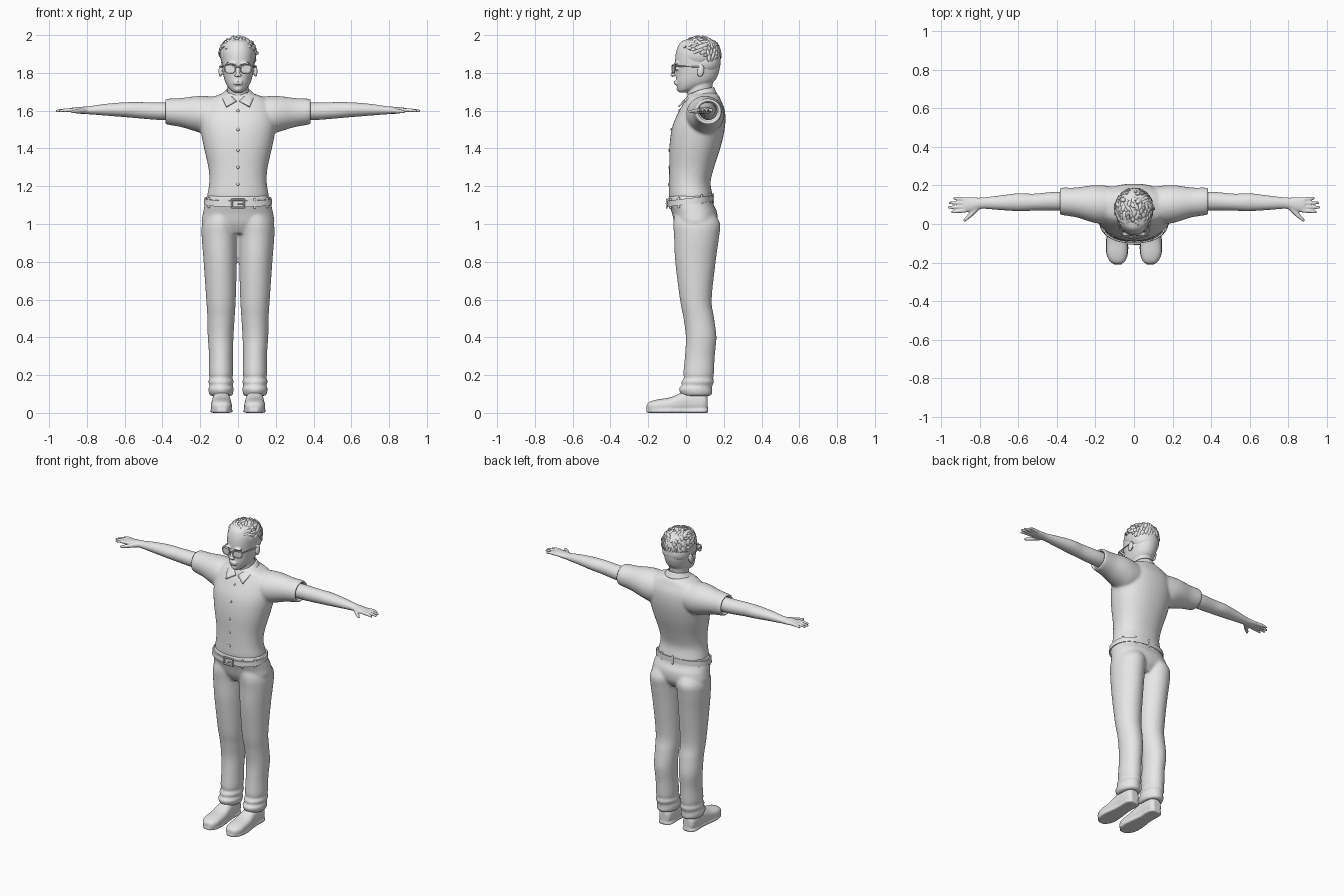
import bpy, bmesh, math, random
from mathutils import Matrix, Vector

default_cube = bpy.data.objects.get("Cube")
if default_cube:
    bpy.data.objects.remove(default_cube)

grey = bpy.data.materials.new("plain_grey")
grey.use_nodes = True
grey.diffuse_color = (.8, .8, .8, 1)
grey.node_tree.nodes["Principled BSDF"].inputs["Base Color"].default_value = grey.diffuse_color


def spline(rows, steps):
    """Smoothly fill in rows between the given cross-sections."""
    out = []
    for i in range(len(rows) - 1):
        before, after = rows[max(i - 1, 0)], rows[min(i + 2, len(rows) - 1)]
        for k in range(steps):
            t = k / steps
            out.append([b + t * (c - a) / 2 + t * t * (a - 2.5 * b + 2 * c - d / 2)
                        + t ** 3 * (1.5 * (b - c) + (d - a) / 2)
                        for a, b, c, d in zip(before, rows[i], rows[i + 1], after)])
    return out + [rows[-1]]


def loft(bm, axis, rows, power=2, steps=5, sides=40, capped=True):
    """Skin rounded sections: (position, centre u, centre v, radius u, radius v)."""
    rings = []
    for pos, cu, cv, ru, rv in spline(rows, steps):
        ring = []
        for k in range(sides):
            a = math.tau * k / sides
            c, s = math.cos(a), math.sin(a)
            u = cu + ru * math.copysign(abs(c) ** (2 / power), c)
            v = cv + rv * math.copysign(abs(s) ** (2 / power), s)
            co = {"x": (pos, u, v), "y": (u, pos, v), "z": (u, v, pos)}[axis]
            ring.append(bm.verts.new(co))
        rings.append(ring)
    for low, high in zip(rings, rings[1:]):
        for k in range(sides):
            n = (k + 1) % sides
            bm.faces.new((low[k], low[n], high[n], high[k]))
    if capped:
        bm.faces.new(rings[0])
        bm.faces.new(rings[-1])


def blob(bm, centre, radii, turn=Matrix(), segments=16):
    matrix = Matrix.Translation(centre) @ turn @ Matrix.Diagonal((*radii, 1))
    bmesh.ops.create_uvsphere(bm, u_segments=segments, v_segments=segments // 2,
                              radius=1, matrix=matrix)


def rod(bm, start, end, r_start, r_end):
    """Round-ended tapered rod."""
    start, end = Vector(start), Vector(end)
    along = end - start
    matrix = Matrix.Translation((start + end) / 2) @ along.to_track_quat("Z", "Y").to_matrix().to_4x4()
    bmesh.ops.create_cone(bm, cap_ends=True, segments=12, radius1=r_start,
                          radius2=r_end, depth=along.length, matrix=matrix)
    blob(bm, start, [r_start] * 3, segments=12)
    blob(bm, end, [r_end] * 3, segments=12)


def wire(bm, points, radius):
    for a, b in zip(points, points[1:] + points[:1]):
        rod(bm, a, b, radius, radius)


def mirror(bm):
    """Copy everything so far to the other side."""
    copy = bmesh.ops.duplicate(bm, geom=bm.verts[:] + bm.edges[:] + bm.faces[:])["geom"]
    for v in copy:
        if isinstance(v, bmesh.types.BMVert):
            v.co.x = -v.co.x


def finish(name, bm, voxel=0, relax=0):
    bmesh.ops.recalc_face_normals(bm, faces=bm.faces[:])
    mesh = bpy.data.meshes.new(name)
    bm.to_mesh(mesh)
    bm.free()
    mesh.materials.append(grey)
    mesh.shade_smooth()
    mesh.set_sharp_from_angle(angle=math.radians(40))
    obj = bpy.data.objects.new(name, mesh)
    bpy.context.collection.objects.link(obj)
    if voxel:
        fuse = obj.modifiers.new("fuse", "REMESH")
        fuse.mode, fuse.voxel_size, fuse.use_smooth_shade = "VOXEL", voxel, True
    if relax:
        soften = obj.modifiers.new("soften", "SMOOTH")
        soften.factor, soften.iterations = .5, relax
    return obj


# Shoes with soles
bm = bmesh.new()
loft(bm, "y", [(.115, .088, .05, .025, .035), (.09, .088, .055, .043, .053), (0, .088, .058, .048, .056),
               (-.08, .088, .042, .054, .041), (-.15, .088, .036, .055, .035),
               (-.19, .086, .032, .042, .028), (-.208, .085, .03, .02, .016)], power=2.5)
loft(bm, "y", [(.118, .088, .01, .025, .01), (.09, .088, .01, .046, .01), (0, .088, .01, .046, .01),
               (-.1, .088, .01, .058, .01), (-.17, .087, .01, .052, .01),
               (-.21, .085, .01, .02, .01)], power=5)
mirror(bm)
finish("shoes", bm, .006, 2)

# Trousers: legs with bunched cuffs, fused to the hips
bm = bmesh.new()
loft(bm, "z", [(.09, .088, .055, .058, .075), (.105, .09, .055, .064, .085), (.13, .09, .05, .067, .088),
               (.145, .09, .06, .06, .08), (.165, .09, .062, .068, .087), (.185, .09, .067, .06, .077),
               (.21, .09, .067, .064, .081), (.3, .09, .073, .063, .079), (.4, .092, .08, .068, .081),
               (.5, .09, .068, .072, .081), (.6, .09, .052, .078, .084), (.8, .094, .05, .088, .107),
               (.93, .098, .056, .094, .119), (1, .095, .057, .095, .124), (1.06, .08, .045, .085, .105)])
mirror(bm)
loft(bm, "z", [(.95, 0, .05, .14, .08), (1, 0, .052, .19, .11), (1.06, 0, .045, .185, .12),
               (1.11, 0, .026, .175, .117), (1.15, 0, .025, .166, .117)], power=2.3)
finish("trousers", bm, .008, 4)

# Belt, tilted down to the front, with loops and buckle
bm = bmesh.new()
band = [(1.105, 0, .022, .165, .11), (1.105, 0, .022, .181, .122),
        (1.137, 0, .022, .178, .121), (1.137, 0, .022, .16, .108)]
loft(bm, "z", band, power=2.3, steps=1, sides=64, capped=False)
for angle in (30, 60, 150, 210, 300, 330, 90):
    a = math.radians(angle)
    spot = Vector((.178 * math.cos(a), .022 + .12 * math.sin(a), 1.12))
    rod(bm, spot - Vector((0, 0, .022)), spot + Vector((0, 0, .022)), .007, .007)
for v in bm.verts:
    v.co.z += .12 * (v.co.y - .02)
wire(bm, [(x, -.102, z) for x, z in ((-.032, 1.087), (.032, 1.087), (.032, 1.13), (-.032, 1.13))], .005)
rod(bm, (0, -.104, 1.108), (.03, -.104, 1.108), .004, .004)
finish("belt", bm)

# Shirt: sleeves with hollow openings, fused to the torso
torso = [(1.13, 0, .025, .16, .11), (1.15, 0, .025, .163, .116), (1.22, 0, .02, .152, .11),
         (1.3, 0, .03, .157, .119), (1.42, 0, .05, .184, .137), (1.52, 0, .068, .2, .139),
         (1.6, 0, .085, .195, .121), (1.655, 0, .09, .165, .095),
         (1.685, 0, .09, .1, .08), (1.7, 0, .088, .055, .06)]
bm = bmesh.new()
loft(bm, "x", [(.08, .1, 1.575, .09, .09), (.16, .1, 1.575, .1, .102), (.22, .105, 1.583, .095, .094),
               (.3, .112, 1.59, .077, .077), (.38, .118, 1.595, .07, .067),
               (.381, .118, 1.595, .056, .054), (.35, .118, 1.595, .053, .051)])
mirror(bm)
loft(bm, "z", torso, power=2.2)
finish("shirt", bm, .008, 5)

# Shirt buttons down the front
bm = bmesh.new()
for height in (1.21, 1.3, 1.39, 1.5, 1.6):
    row = min(spline(torso, 12), key=lambda r: abs(r[0] - height))
    blob(bm, (0, row[2] - row[4], height), (.008, .005, .008))
finish("buttons", bm)

# Folded collar with pointed ends
bm = bmesh.new()
top = [(0, .15, 1.725), (.045, .133, 1.72), (.064, .085, 1.712), (.05, .025, 1.69), (.008, -.012, 1.65)]
hem = [(0, .17, 1.685), (.062, .148, 1.685), (.09, .085, 1.688), (.083, .005, 1.665), (.062, -.04, 1.62)]
upper, lower = [[bm.verts.new(p) for p in line] for line in (top, hem)]
for i in range(len(top) - 1):
    bm.faces.new((upper[i], lower[i], lower[i + 1], upper[i + 1]))
mirror(bm)
bmesh.ops.remove_doubles(bm, verts=bm.verts[:], dist=.0005)
collar = finish("collar", bm)
curve = collar.modifiers.new("curve", "SUBSURF")
curve.levels = curve.render_levels = 2
curve.boundary_smooth = "PRESERVE_CORNERS"
thick = collar.modifiers.new("thickness", "SOLIDIFY")
thick.thickness, thick.offset = .008, 0

# Arms and hands
bm = bmesh.new()
loft(bm, "x", [(.34, .118, 1.597, .048, .046), (.42, .118, 1.597, .048, .046), (.52, .113, 1.602, .044, .043),
               (.6, .113, 1.605, .046, .039), (.7, .11, 1.605, .037, .031), (.79, .108, 1.602, .029, .021),
               (.84, .101, 1.602, .037, .018), (.885, .1, 1.603, .038, .012)])
for y, tip_y, reach in ((.07, .062, .945), (.089, .086, .962), (.108, .11, .957), (.128, .134, .935)):
    knuckle = (.915, (y + tip_y) / 2, 1.603)
    rod(bm, (.875, y, 1.603), knuckle, .011, .0095)
    rod(bm, knuckle, (reach - .003, tip_y, 1.599), .0095, .007)
rod(bm, (.81, .09, 1.6), (.85, .045, 1.597), .017, .012)
rod(bm, (.85, .045, 1.597), (.878, .02, 1.595), .012, .008)
mirror(bm)
finish("arms", bm, .0045, 2)

# Head, neck and facial features
bm = bmesh.new()
blob(bm, (.093, .078, 1.81), (.01, .019, .033), Matrix.Rotation(-.2, 4, "X"))
blob(bm, (.036, -.048, 1.822), (.016, .01, .009))
blob(bm, (.034, -.052, 1.85), (.03, .012, .008))
blob(bm, (.011, -.07, 1.786), (.008, .01, .007))
mirror(bm)
loft(bm, "z", [(1.62, 0, .08, .06, .065), (1.7, 0, .072, .056, .065), (1.8, 0, .085, .057, .065)])
loft(bm, "z", [(1.697, 0, -.015, .022, .022), (1.715, 0, .008, .045, .053), (1.75, 0, .045, .067, .098),
               (1.8, 0, .06, .08, .113), (1.86, 0, .062, .086, .12), (1.92, 0, .065, .087, .115),
               (1.965, 0, .065, .065, .09), (1.98, 0, .065, .03, .04)], power=2.15)
rod(bm, (0, -.054, 1.83), (0, -.07, 1.79), .008, .012)
for z in (1.742, 1.754):
    blob(bm, (0, -.053, z), (.026, .011, .006))
blob(bm, (0, -.038, 1.715), (.02, .012, .014))
finish("head", bm, .0045, 2)

# Hair: cap covered in forward-swept tufts
random.seed(4)
bm = bmesh.new()
blob(bm, (0, .07, 1.897), (.096, .113, .088), segments=32)
blob(bm, (0, .1, 1.855), (.089, .083, .075), segments=32)
crown = Vector((0, .07, 1.897))
for i in range(230):
    up = 1 - 1.5 * i / 230
    a = i * 2.39996
    side = math.sqrt(1 - up * up)
    n = Vector((side * math.cos(a), side * math.sin(a), up))
    if n.z < .35 and n.y < .1 - n.z * 1.2:
        continue
    flow = Vector((random.uniform(-.7, .7), -1, random.uniform(-.5, .3)))
    if n.y > .4:
        flow = Vector((n.x, .2, -1))
    across = flow.cross(n).normalized()
    turn = Matrix((across, n.cross(across), n)).transposed().to_4x4()
    turn = turn @ Matrix.Rotation(random.uniform(-.35, .35), 4, "X")
    lift = random.uniform(.94, 1)
    place = crown + Vector((n.x * .098, n.y * .112, n.z * .091)) * lift
    blob(bm, place, (random.uniform(.009, .014), random.uniform(.018, .03), .009), turn, 10)
finish("hair", bm)

# Glasses
bm = bmesh.new()
lens = [(.014, -.073, 1.84), (.066, -.062, 1.843), (.073, -.06, 1.832), (.068, -.06, 1.808),
        (.058, -.063, 1.8), (.026, -.071, 1.8), (.016, -.073, 1.81)]
wire(bm, lens, .0032)
rod(bm, (.073, -.06, 1.836), (.093, .075, 1.832), .0035, .0035)
bm.faces.new([bm.verts.new(p) for p in lens])
mirror(bm)
rod(bm, (-.015, -.074, 1.832), (.015, -.074, 1.832), .0035, .0035)
finish("glasses", bm)
